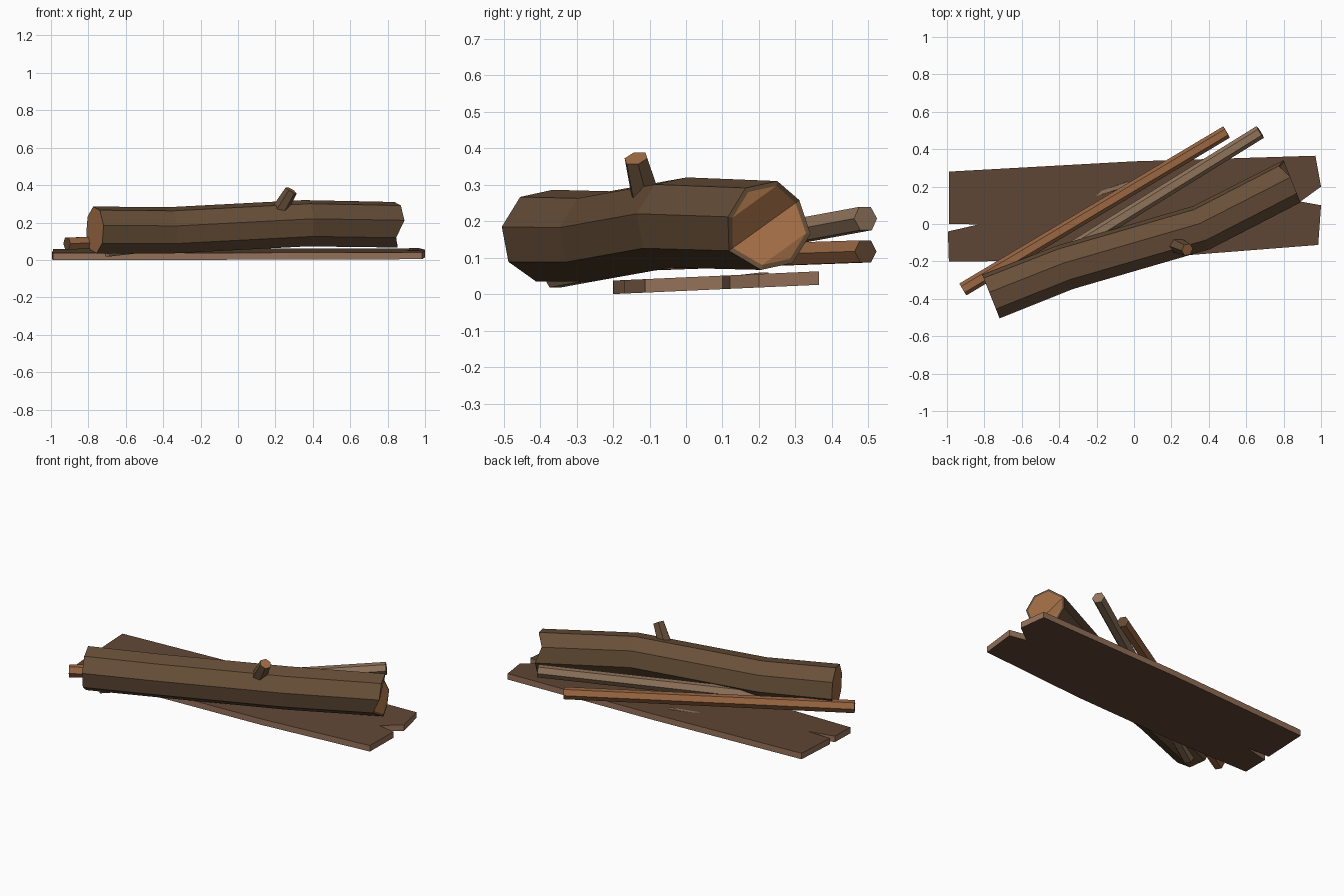
import bpy, bmesh, math
from mathutils import Vector

if "Cube" in bpy.data.objects:
    bpy.data.objects.remove(bpy.data.objects["Cube"])

def mat(name, r, g, b):
    m = bpy.data.materials.new(name)
    m.diffuse_color = (r, g, b, 1)
    m.use_nodes = True
    m.node_tree.nodes["Principled BSDF"].inputs["Base Color"].default_value = m.diffuse_color
    return m

BARK = mat("bark brown", .138, .078, .040)
CUT = mat("cut wood", .36, .155, .060)
PLANK = mat("plank brown", .118, .064, .036)
EDGE = mat("plank edge", .30, .165, .10)
ORANGE = mat("orange stick", .32, .135, .055)
TAN = mat("tan stick", .28, .175, .105)
DARK = mat("dark stick end", .13, .065, .032)

def finish(bm, name, mats):
    bmesh.ops.recalc_face_normals(bm, faces=bm.faces)
    me = bpy.data.meshes.new(name)
    bm.to_mesh(me)
    bm.free()
    for m in mats:
        me.materials.append(m)
    ob = bpy.data.objects.new(name, me)
    bpy.context.collection.objects.link(ob)
    return ob

def loft(bm, rings):
    for a, b in zip(rings, rings[1:]):
        n = len(a)
        for i in range(n):
            bm.faces.new((a[i], a[(i + 1) % n], b[(i + 1) % n], b[i]))

def stick(name, p0, p1, r0, r1, side, end, n=6, phase=0.0):
    """Tapered straight stick with coloured end caps."""
    bm = bmesh.new()
    p0, p1 = Vector(p0), Vector(p1)
    d = (p1 - p0).normalized()
    u = d.cross(Vector((0, 0, 1))).normalized()
    w = u.cross(d)
    rings = []
    for p, r in ((p0, r0), (p1, r1)):
        rings.append([bm.verts.new(p + r * (u * math.cos(t) + w * math.sin(t)))
                      for t in (phase + math.tau * i / n for i in range(n))])
    loft(bm, rings)
    for ring in rings:
        bm.faces.new(ring).material_index = 1
    return finish(bm, name, [side, end])

# cracked plank: notched outline, slightly tilted, lighter edges
outline = [(-.99, .28), (-.99, 0), (-.83, -.002), (-.995, -.04), (-.99, -.20), (-.5, -.198),
           (.27, -.168), (.985, -.112), (1, .10), (.89, .12), (1, .20), (.97, .365), (0, .335)]
bm = bmesh.new()
low = [bm.verts.new((x, y, .045 * (y + .2))) for x, y in outline]
top = [bm.verts.new((x, y, .045 * (y + .2) + .037)) for x, y in outline]
loft(bm, [low, top])
for f in bm.faces:
    f.material_index = 1
bm.faces.new(low)
bm.faces.new(top)
finish(bm, "plank", [PLANK, EDGE])

# bent octagonal log with a split right end
axis = Vector((.93, .37, 0)).normalized()
front = Vector((axis.y, -axis.x, 0))
up = Vector((0, 0, 1))
path = [((-.765, -.388, .16), .128), ((-.37, -.232, .158), .126),
        ((.36, -.02, .196), .126), ((.845, .228, .188), .124)]
split = {3: -.035, 7: -.04}          # recessed corners of the right end
bm = bmesh.new()
rings = []
for k, (c, r) in enumerate(path):
    ring = []
    for i in range(8):
        t = math.radians(11 + 45 * i)
        p = Vector(c) + r * (front * math.cos(t) + up * math.sin(t))
        if k == 3:
            p += axis * split.get(i, 0)
        ring.append(bm.verts.new(p))
    rings.append(ring)
loft(bm, rings)
# bark rims and wooden end faces
for ring, c, rim in ((rings[0], path[0][0], .96), (rings[3], path[3][0], .89)):
    inner = [bm.verts.new(Vector(c) + (v.co - Vector(c)) * rim
                          + axis * (v.co - Vector(c)).dot(axis) * (1 - rim)) for v in ring]
    loft(bm, [ring, inner])
    parts = [range(8)] if c[0] < 0 else [(0, 1, 2), (0, 2, 3, 7), (3, 4, 6, 7), (4, 5, 6)]
    for part in parts:
        bm.faces.new([inner[i] for i in part]).material_index = 1
finish(bm, "log", [BARK, CUT])

# short branch stump on the log
stick("branch_stump", (.20, -.10, .23), (.285, -.137, .372), .046, .034, BARK, CUT)

# two crossing sticks
stick("orange_stick", (-.915, -.35, .088), (.495, .492, .117), .037, .035, ORANGE, DARK)
stick("tan_stick", (-.70, -.36, .05), (.675, .492, .207), .037, .037, TAN, TAN)

# sliver lying sunk in the plank
stick("wood_sliver", (-.41, .09, .035), (-.03, .215, .04), .012, .022, TAN, TAN)
